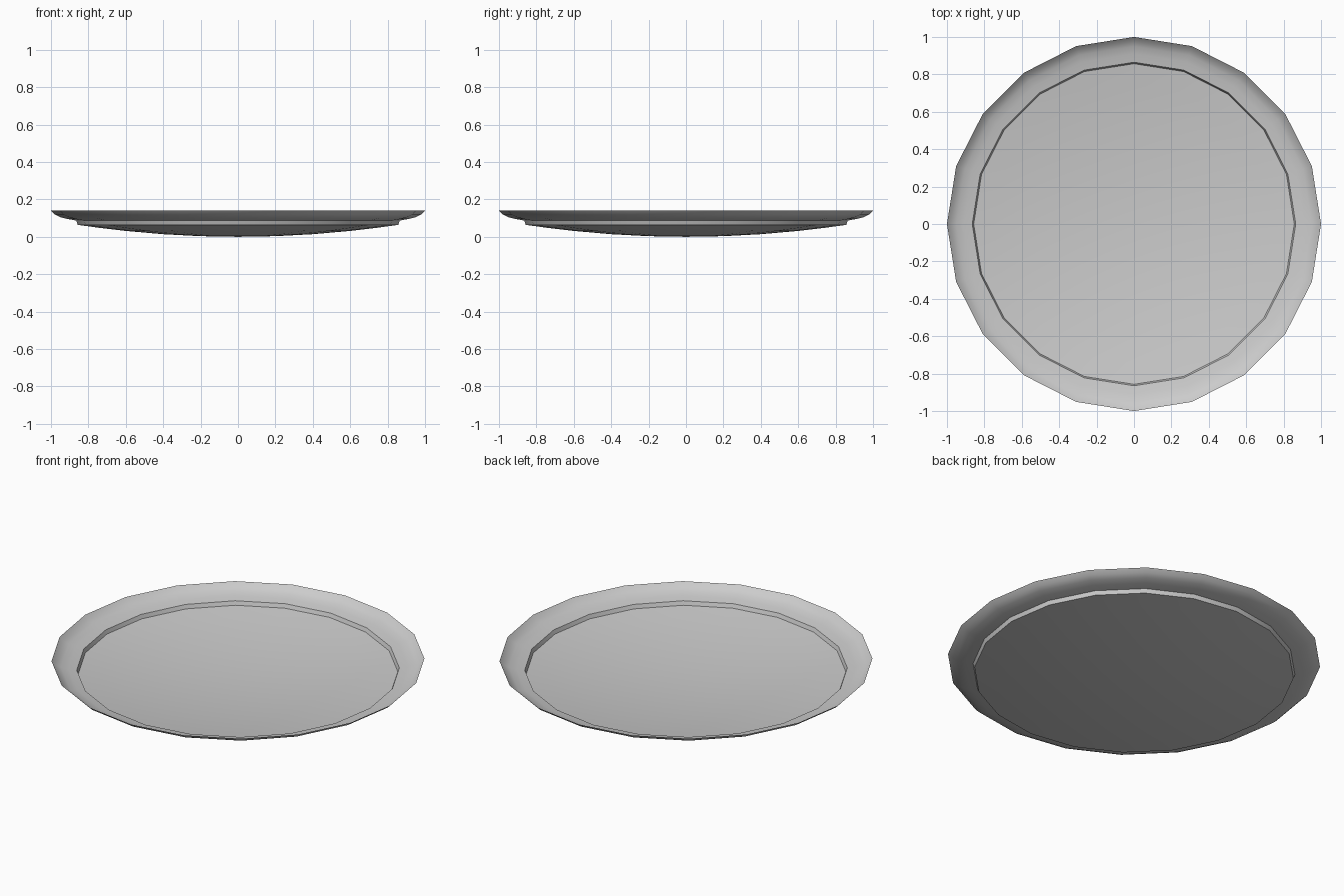
import bpy, bmesh, math

if "Cube" in bpy.data.objects:
    bpy.data.objects.remove(bpy.data.objects["Cube"])

SIDES = 20

# profile from centre to edge: shallow curved floor, small step, upturned rim
FLOOR_R, FLOOR_Z = 0.857, 0.064
floor = [(r, FLOOR_Z * (r / FLOOR_R) ** 2) for r in (0.2, 0.4, 0.6, 0.75, FLOOR_R)]
rim = [(0.865, 0.087), (0.91, 0.095), (0.95, 0.105), (0.98, 0.12), (1.0, 0.14)]

bm = bmesh.new()
rings = []
for r, z in floor + rim:
    rings.append([bm.verts.new((r * math.cos(math.tau * i / SIDES),
                                r * math.sin(math.tau * i / SIDES), z))
                  for i in range(SIDES)])
centre = bm.verts.new((0, 0, 0))
for i in range(SIDES):
    j = (i + 1) % SIDES
    bm.faces.new((centre, rings[0][i], rings[0][j]))
    for a, b in zip(rings, rings[1:]):
        bm.faces.new((a[i], b[i], b[j], a[j]))

# thin one-sheet plate, smooth with sharp step edges
mesh = bpy.data.meshes.new("plate")
bm.to_mesh(mesh)
bm.free()
plate = bpy.data.objects.new("plate", mesh)
bpy.context.collection.objects.link(plate)
bpy.context.view_layer.objects.active = plate
plate.select_set(True)
bpy.ops.object.shade_smooth_by_angle(angle=math.radians(35))
